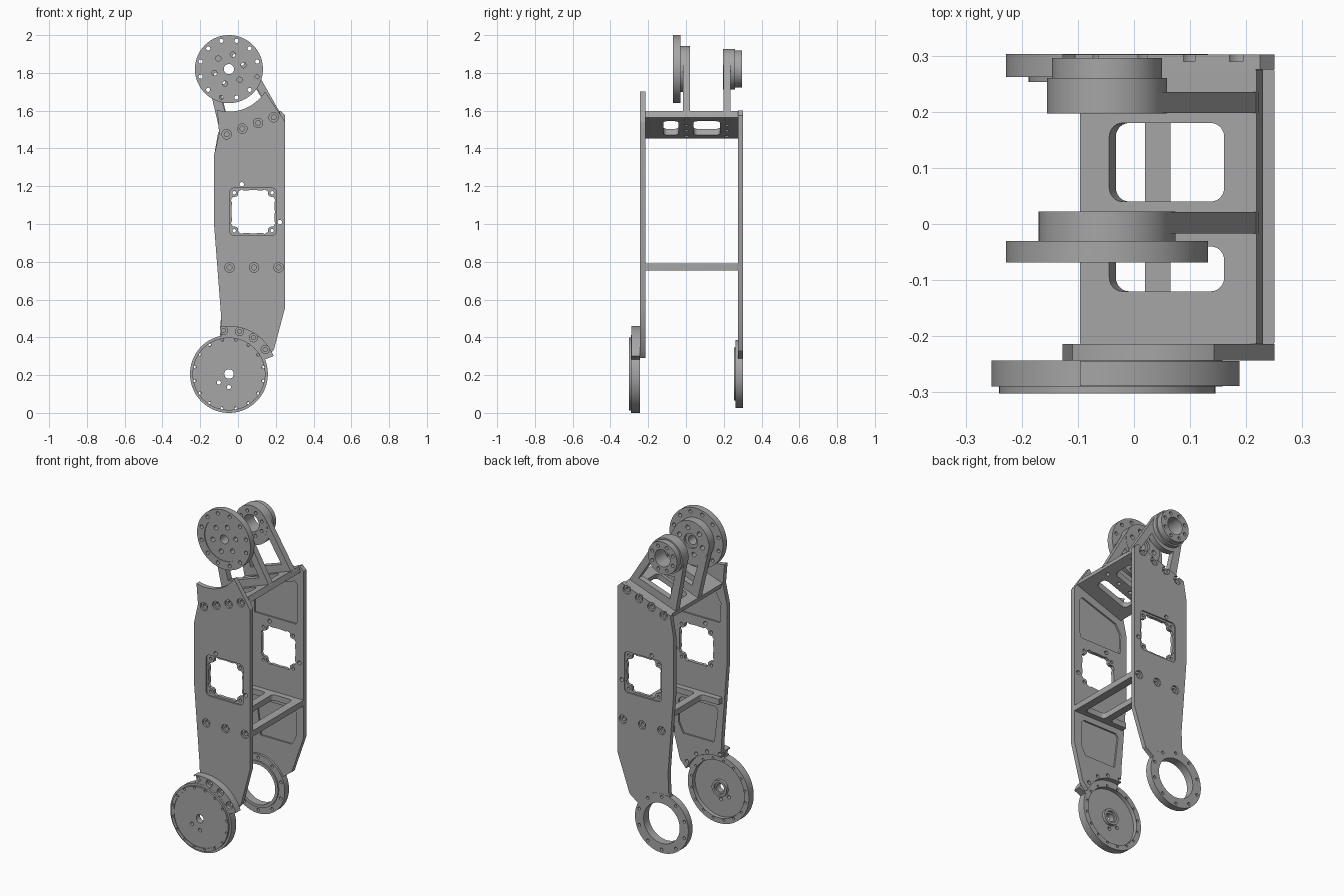
import bpy, bmesh
from math import sin, cos, acos, atan2, hypot, radians, degrees
from mathutils import Matrix, Vector

if "Cube" in bpy.data.objects:
    bpy.data.objects.remove(bpy.data.objects["Cube"])

grey = bpy.data.materials.new("machined_grey")
grey.use_nodes = True
colour = (0.38, 0.38, 0.38, 1)
grey.diffuse_color = colour
grey.node_tree.nodes["Principled BSDF"].inputs["Base Color"].default_value = colour

LOW = (-0.048, 0.206)    # lower joint axis (x, z)
UP = (-0.048, 1.82)      # upper joint axis (x, z)


# ---- profile helpers ----
def arc(c, r, a0, a1, n=24):
    angles = [radians(a0 + (a1 - a0) * i / n) for i in range(n + 1)]
    return [(c[0] + r * cos(a), c[1] + r * sin(a)) for a in angles]


def circle(c, r, n=64):
    return arc(c, r, 0, 360, n)[:-1]


def round_rect(x0, x1, y0, y1, r):
    corners = [(x1 - r, y1 - r), (x0 + r, y1 - r), (x0 + r, y0 + r), (x1 - r, y0 + r)]
    return [p for i, c in enumerate(corners) for p in arc(c, r, 90 * i, 90 * i + 90, 6)]


def bolt_circle(c, r, n, start=0):
    return [arc(c, r, start + 360 * i / n, 0, 1)[0] for i in range(n)]


# ---- solid helpers ----
def build(name, solids, axis="y"):
    """Extrude each (profile, start, end) along the axis into one mesh."""
    bm = bmesh.new()
    for pts, a, b in solids:
        place = (lambda p, t: (p[0], t, p[1])) if axis == "y" else (lambda p, t: (p[0], p[1], t))
        lo = [bm.verts.new(place(p, a)) for p in pts]
        hi = [bm.verts.new(place(p, b)) for p in pts]
        bm.faces.new(lo)
        bm.faces.new(hi[::-1])
        for i in range(len(pts)):
            j = (i + 1) % len(pts)
            bm.faces.new((lo[i], hi[i], hi[j], lo[j]))
    bmesh.ops.recalc_face_normals(bm, faces=bm.faces)
    mesh = bpy.data.meshes.new(name)
    bm.to_mesh(mesh)
    bm.free()
    mesh.materials.append(grey)
    obj = bpy.data.objects.new(name, mesh)
    bpy.context.collection.objects.link(obj)
    return obj


def cut(obj, solids, axis="y"):
    cutter = build("cutter", solids, axis)
    mod = obj.modifiers.new("cut", "BOOLEAN")
    mod.operation, mod.solver, mod.object = "DIFFERENCE", "EXACT", cutter
    graph = bpy.context.evaluated_depsgraph_get()
    mesh = bpy.data.meshes.new_from_object(obj.evaluated_get(graph))
    obj.modifiers.clear()
    obj.data = mesh
    bpy.data.objects.remove(cutter)


def drill(obj, centres, r, a=-1, b=1, axis="y"):
    cut(obj, [(circle(c, r, 20), a, b) for c in centres], axis)


def disc(name, c, r, y0, y1):
    return build(name, [(circle(c, r, 96), y0, y1)])


# ---- side plates ----
top_screws = [(-0.06 + 0.083 * i, 1.475 + 0.03 * i) for i in range(4)]
mid_screws = [(-0.045 + 0.13 * i, 0.77) for i in range(3)]
tab_screws = [arc(LOW, 0.232, a, 0, 1)[0] for a in (97, 76, 56, 34)]
HOLE = (0.08, 1.065)
quarter = [(0.118, -0.06), (0.112, -0.05), (0.115, 0), (0.112, 0.05), (0.118, 0.06),
           (0.108, 0.078), (0.088, 0.08), (0.08, 0.088), (0.078, 0.108)]
motor_hole = []
for k in range(4):
    for px, pz in quarter:
        v = Matrix.Rotation(radians(90 * k), 2) @ Vector((px, pz))
        motor_hole.append((HOLE[0] + v.x, HOLE[1] + v.y))

left_edge = [(-0.127, 1.36), (-0.127, 1.0), (-0.09, 0.52)]
front_outline = (arc(LOW, 0.215, 100, 23) + [(0.19, 0.335), (0.25, 0.56), (0.25, 1.54)]
                 + arc(UP, 0.225, -32, -106) + [(-0.10, 1.48)] + left_edge)
back_outline = [(-0.12, 0.32), (0.09, 0.27), (0.17, 0.33), (0.25, 0.56), (0.25, 1.575),
                (0.225, 1.6), (-0.105, 1.485)] + left_edge + [(-0.095, 0.4)]
upper_pocket = [(-0.08, 1.24), (0.2, 1.24), (0.21, 1.27), (0.21, 1.48), (0.19, 1.5),
                (-0.05, 1.42), (-0.085, 1.36)]
lower_pocket = [(-0.04, 0.5), (0.17, 0.5), (0.2, 0.56), (0.2, 0.7), (0.18, 0.72),
                (-0.05, 0.72), (-0.065, 0.7)]


def side_plate(name, outline, outer, inner):
    plate = build(name, [(outline, outer, inner)])
    s = 1 if inner > outer else -1
    cut(plate, [(motor_hole, -1, 1)])
    drill(plate, top_screws + mid_screws, 0.013)
    cut(plate, [(circle(c, 0.025, 24), outer - s * 0.02, outer + s * 0.012)
                for c in top_screws + mid_screws])
    frame = round_rect(HOLE[0] - 0.125, HOLE[0] + 0.125, HOLE[1] - 0.125, HOLE[1] + 0.125, 0.025)
    cut(plate, [(frame, outer - s * 0.02, outer + s * 0.008)])
    drill(plate, bolt_circle(HOLE, 0.142, 4, 45), 0.009)
    drill(plate, [(0.02, 1.21), (0.222, 1.01)], 0.012)
    cut(plate, [(p, inner - s * 0.01, inner + s * 0.02) for p in (upper_pocket, lower_pocket)])
    return plate


front_plate = side_plate("front_plate", front_outline, -0.243, -0.214)
drill(front_plate, tab_screws, 0.011)
back_plate = side_plate("back_plate", back_outline, 0.302, 0.275)

# ---- lower back bearing ring ----
back_ring = disc("back_ring", LOW, 0.18, 0.262, 0.303)
ring_lip = disc("ring_lip", LOW, 0.14, 0.253, 0.263)
for part in (back_plate, back_ring, ring_lip):
    drill(part, [LOW], 0.001)
    cut(part, [(circle(LOW, 0.122, 96), -1, 1)])
for part in (back_plate, back_ring):
    drill(part, bolt_circle(LOW, 0.16, 10, 18), 0.009)

# ---- lower front joint disc with mounting tab ----
joint_disc = disc("joint_disc", LOW, 0.206, -0.29, -0.243)
joint_cap = disc("joint_cap", LOW, 0.193, -0.302, -0.289)
tab = build("joint_tab", [(arc(LOW, 0.255, 22, 101) + arc(LOW, 0.2, 101, 22), -0.289, -0.244)])
drill(tab, tab_screws, 0.011)
cut(tab, [(circle(c, 0.022, 24), -0.31, -0.27) for c in tab_screws])
cut(joint_disc, [(circle(LOW, 0.174, 96), -0.268, -0.2)])
cut(joint_cap, [(circle(LOW, 0.174, 96), -0.35, -0.298)])
boss = disc("joint_boss", LOW, 0.05, -0.27, -0.25)
cut(boss, [(circle(LOW, 0.035, 32), -0.262, -0.2)])
for part in (joint_disc, joint_cap):
    drill(part, bolt_circle(LOW, 0.184, 16, 11), 0.007)
    drill(part, bolt_circle(LOW, 0.07, 3, 220)[:1] + [(-0.048, 0.136)], 0.011)
for part in (joint_disc, joint_cap, boss):
    drill(part, [LOW], 0.025)

# ---- middle cross brace, open frame ----
mid_brace = build("middle_brace", [(round_rect(-0.095, 0.25, -0.214, 0.275, 0.002), 0.755, 0.79)], "z")
cut(mid_brace, [(round_rect(0.065, 0.2, -0.18, 0.24, 0.02), 0, 1),
                (round_rect(-0.3, 0.02, -0.18, 0.24, 0.02), 0, 1)], "z")

# ---- sloped top cross plate ----
top_plate = build("top_plate", [(round_rect(-0.167, 0.167, -0.214, 0.275, 0.002), -0.0175, 0.0175)], "z")
cut(top_plate, [(round_rect(-0.112, 0.106, 0.04, 0.18, 0.025), -1, 1),
                (round_rect(-0.112, 0.106, -0.12, -0.04, 0.025), -1, 1)], "z")
drill(top_plate, [(x, y) for x in (-0.13, -0.045, 0.04, 0.125) for y in (0.002, 0.216)],
      0.011, -1, 0.012, "z")
tilt = Matrix.Rotation(radians(-19.8), 4, "Y")
top_plate.data.transform(Matrix.Translation((0.067, 0, 1.525)) @ tilt)


# ---- upper A-frame arms ----
def arm(name, r, y0, y1):
    def tangent(foot, side):
        dx, dz = foot[0] - UP[0], foot[1] - UP[1]
        return degrees(atan2(dz, dx) + side * acos(r / hypot(dx, dz)))
    right, left = (0.222, 1.59), (-0.095, 1.485)
    outline = arc(UP, r, tangent(right, 1), tangent(left, -1) + 360, 40) + [left, right]
    obj = build(name, [(outline, y0, y1)])
    cut(obj, [([(-0.055, 1.55), (0.155, 1.622)] + arc(UP, r + 0.023, -28, -108), -1, 1)])
    return obj


front_arm = arm("front_arm", 0.122, -0.017, 0.021)
front_hub = disc("front_hub", UP, 0.122, -0.031, 0.022)
front_flange = disc("front_flange", UP, 0.18, -0.069, -0.03)
cut(front_flange, [(circle(UP, 0.13, 96), -0.1, -0.064)])
drill(front_flange, bolt_circle(UP, 0.155, 12, 15), 0.011)
for part in (front_arm, front_hub, front_flange):
    drill(part, [UP] + bolt_circle(UP, 0.08, 6, 15), 0.014)
    drill(part, [UP], 0.027)
for part in (front_arm, front_hub):
    cut(part, [(circle(UP, 0.045, 40), 0.008, 0.1)])

back_arm = arm("back_arm", 0.107, 0.198, 0.235)
back_hub = disc("back_hub", UP, 0.107, 0.197, 0.26)
back_collar = disc("back_collar", UP, 0.098, 0.259, 0.296)
for part in (back_arm, back_hub, back_collar):
    cut(part, [(circle(UP, 0.052, 64), -1, 1)])
    drill(part, bolt_circle(UP, 0.075, 8, 22), 0.01)

# ---- shading ----
for obj in bpy.context.collection.objects:
    if obj.type == "MESH" and grey.name in obj.data.materials:
        obj.data.shade_smooth()
        obj.data.set_sharp_from_angle(angle=radians(30))
